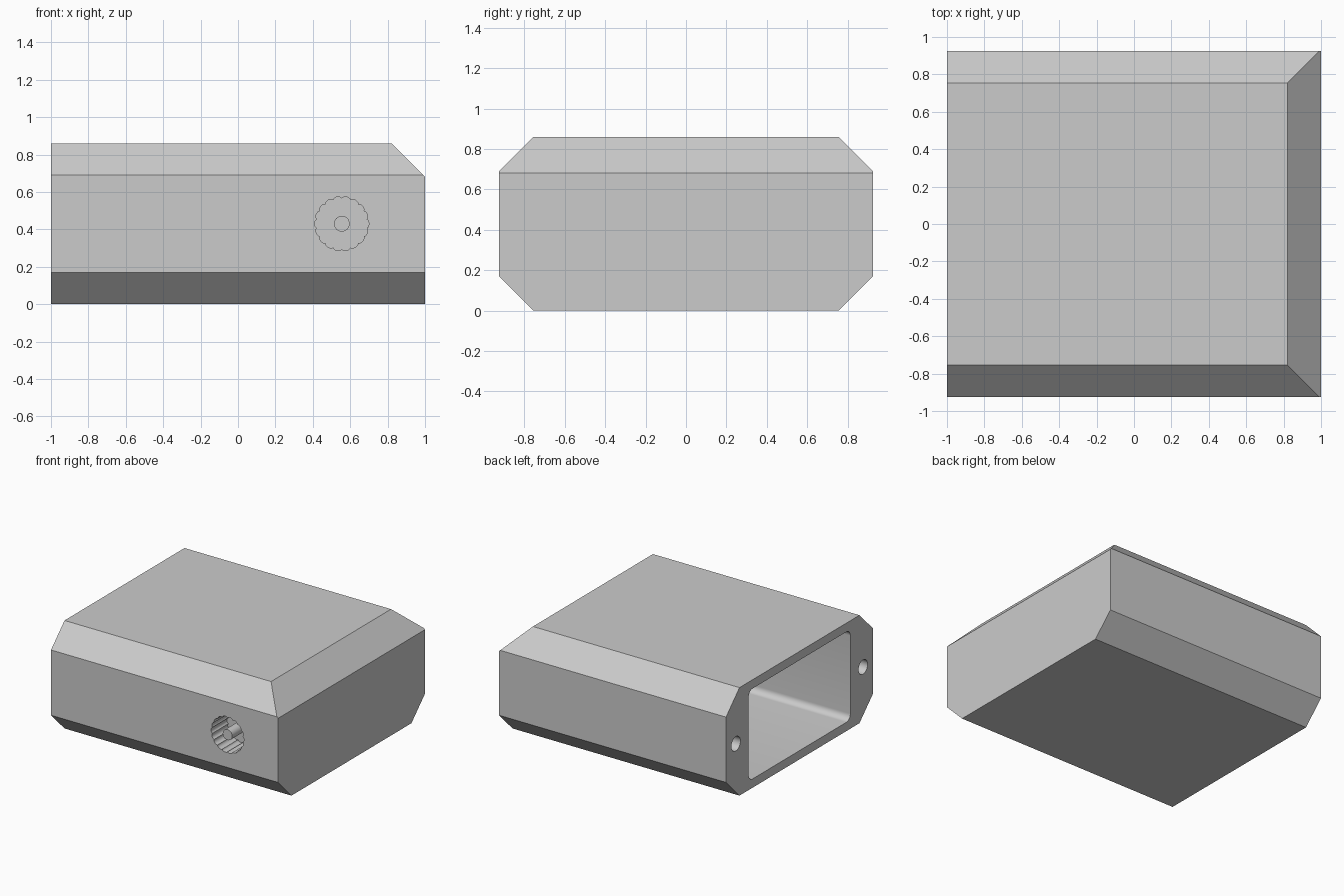
import bpy, bmesh
from math import sin, cos, pi, radians
from mathutils import Vector

cube = bpy.data.objects.get("Cube")
if cube:
    bpy.data.objects.remove(cube, do_unlink=True)

# One flat grey for the whole model
grey = bpy.data.materials.new("light grey plastic")
grey.use_nodes = True
grey.diffuse_color = (0.6, 0.6, 0.6, 1)
grey.node_tree.nodes["Principled BSDF"].inputs["Base Color"].default_value = grey.diffuse_color

HEIGHT, HALF_DEPTH, CHAMFER = 0.86, 0.925, 0.17
MID = HEIGHT / 2


def prism(name, outline, sweep, cut=None):
    """Sweep a closed outline of 3D points; optionally slice off one side of a plane."""
    bm = bmesh.new()
    face = bm.faces.new([bm.verts.new(p) for p in outline])
    swept = bmesh.ops.extrude_face_region(bm, geom=[face])["geom"]
    moved = [v for v in swept if isinstance(v, bmesh.types.BMVert)]
    bmesh.ops.translate(bm, verts=moved, vec=sweep)
    if cut:
        geom = bm.verts[:] + bm.edges[:] + bm.faces[:]
        bmesh.ops.bisect_plane(bm, geom=geom, plane_co=cut[0], plane_no=cut[1], clear_outer=True)
        bmesh.ops.holes_fill(bm, edges=[e for e in bm.edges if e.is_boundary], sides=0)
    bmesh.ops.recalc_face_normals(bm, faces=bm.faces[:])
    mesh = bpy.data.meshes.new(name)
    bm.to_mesh(mesh)
    bm.free()
    mesh.materials.append(grey)
    obj = bpy.data.objects.new(name, mesh)
    bpy.context.collection.objects.link(obj)
    return obj


def circle(radius, count):
    return [(radius * cos(2 * pi * i / count), radius * sin(2 * pi * i / count)) for i in range(count)]


def activate(obj):
    bpy.ops.object.select_all(action="DESELECT")
    obj.select_set(True)
    bpy.context.view_layer.objects.active = obj


def carve(target, cutter):
    mod = target.modifiers.new("cut", "BOOLEAN")
    mod.operation, mod.solver, mod.object = "DIFFERENCE", "EXACT", cutter
    activate(target)
    bpy.ops.object.modifier_apply(modifier=mod.name)
    bpy.data.objects.remove(cutter, do_unlink=True)


# Housing: chamfered section swept along x, with a sloped top edge at the closed end
inner = HALF_DEPTH - CHAMFER
section = [(-inner, 0), (inner, 0), (HALF_DEPTH, CHAMFER), (HALF_DEPTH, HEIGHT - CHAMFER),
           (inner, HEIGHT), (-inner, HEIGHT), (-HALF_DEPTH, HEIGHT - CHAMFER), (-HALF_DEPTH, CHAMFER)]
housing = prism("housing", [(-1, y, z) for y, z in section], (2, 0, 0),
                cut=(Vector((0.82, 0, HEIGHT)), Vector((1, 0, 1))))

# Cavity: rounded rectangle open at the -x end
half_w, half_h, r = 0.64, 0.36, 0.05
rounded = []
for k, (sy, sz) in enumerate([(1, 1), (-1, 1), (-1, -1), (1, -1)]):
    for step in range(9):
        a = k * pi / 2 + step * pi / 16
        rounded.append((sy * (half_w - r) + r * cos(a), MID + sz * (half_h - r) + r * sin(a)))
carve(housing, prism("cavity_cutter", [(-1.1, y, z) for y, z in rounded], (1.92, 0, 0)))

# Screw holes beside the opening
for side in (-1, 1):
    ring = [(-1.1, side * 0.8 + a, MID + b) for a, b in circle(0.057, 32)]
    carve(housing, prism("screw_hole_cutter", ring, (0.5, 0, 0)))

# Scalloped socket in the front wall
KNOB_X, SOCKET_DEPTH, TEETH = 0.555, 0.2, 18
socket = []
for i in range(TEETH * 8):
    a = 2 * pi * i / (TEETH * 8)
    rad = 0.135 + 0.01 * abs(cos(a * TEETH / 2)) ** 0.6
    socket.append((KNOB_X + rad * cos(a), -HALF_DEPTH - 0.1, MID + rad * sin(a)))
carve(housing, prism("socket_cutter", socket, (0, SOCKET_DEPTH + 0.1, 0)))

# Centre pin, flush with the front face
pin = prism("socket_pin", [(KNOB_X + a, -HALF_DEPTH, MID + b) for a, b in circle(0.042, 32)],
            (0, SOCKET_DEPTH + 0.01, 0))

for obj in (housing, pin):
    activate(obj)
    bpy.ops.object.shade_smooth_by_angle(angle=radians(30))
